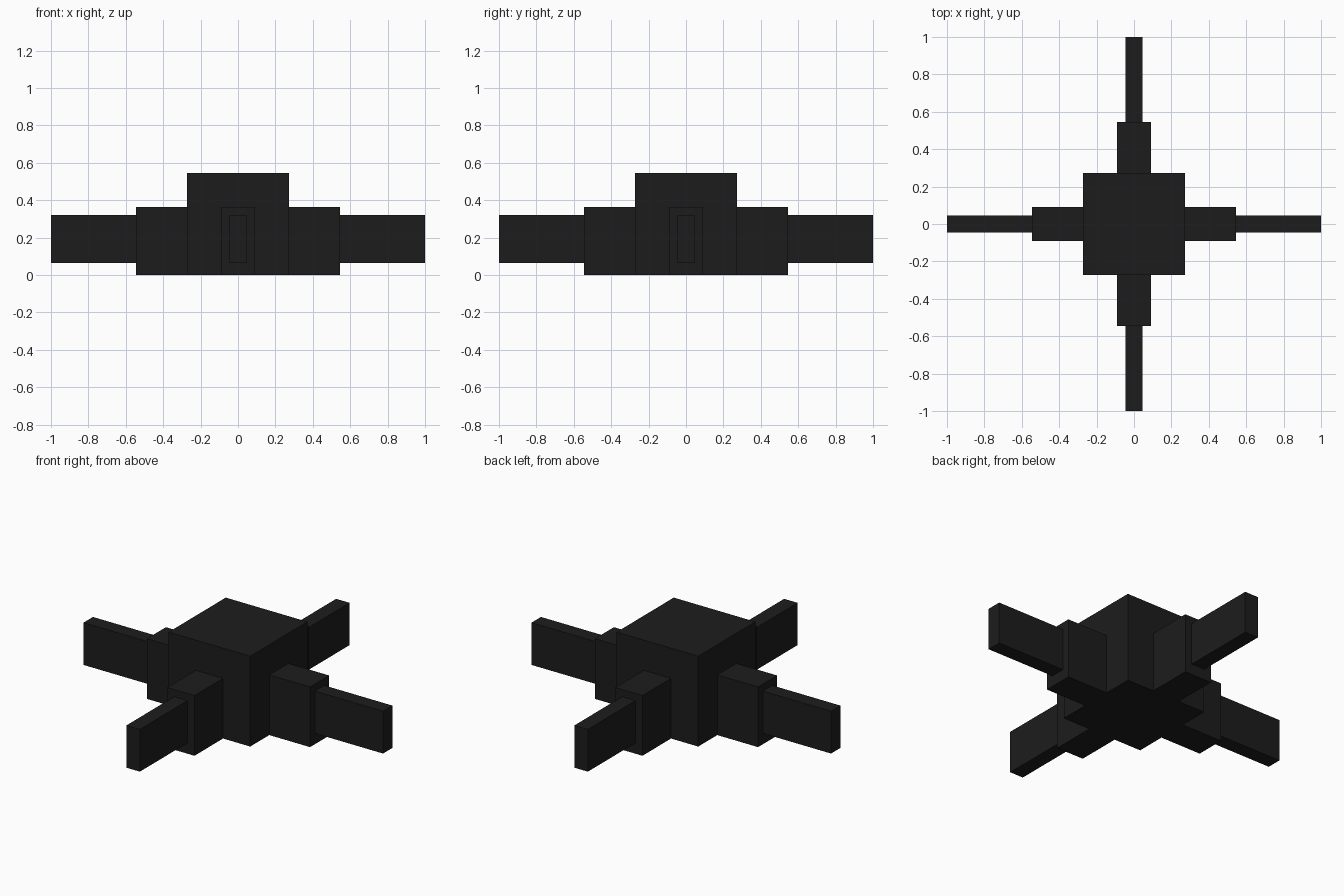
import bpy, math

if "Cube" in bpy.data.objects:
    bpy.data.objects.remove(bpy.data.objects["Cube"])

dark = bpy.data.materials.new("dark_metal")
dark.diffuse_color = (0.012, 0.012, 0.012, 1)
dark.use_nodes = True
dark.node_tree.nodes["Principled BSDF"].inputs["Base Color"].default_value = dark.diffuse_color


def box(name, size, centre, angle=0.0):
    """Box placed along +x, then turned about the z axis."""
    c, s = math.cos(angle), math.sin(angle)
    loc = (centre[0] * c - centre[1] * s, centre[0] * s + centre[1] * c, centre[2])
    bpy.ops.mesh.primitive_cube_add(size=1, location=loc, rotation=(0, 0, angle))
    ob = bpy.context.object
    ob.name = name
    ob.scale = size
    bpy.ops.object.transform_apply(location=False, rotation=True, scale=True)
    ob.data.materials.append(dark)
    return ob


# Central square hub
box("hub", (0.545, 0.545, 0.545), (0, 0, 0.2725))

# Four stepped arms: wide collar, then narrow beam
for i, side in enumerate(("right", "back", "left", "front")):
    a = i * math.pi / 2
    box("collar_" + side, (0.285, 0.182, 0.363), (0.4025, 0, 0.1815), a)
    box("beam_" + side, (0.47, 0.09, 0.255), (0.765, 0, 0.193), a)
